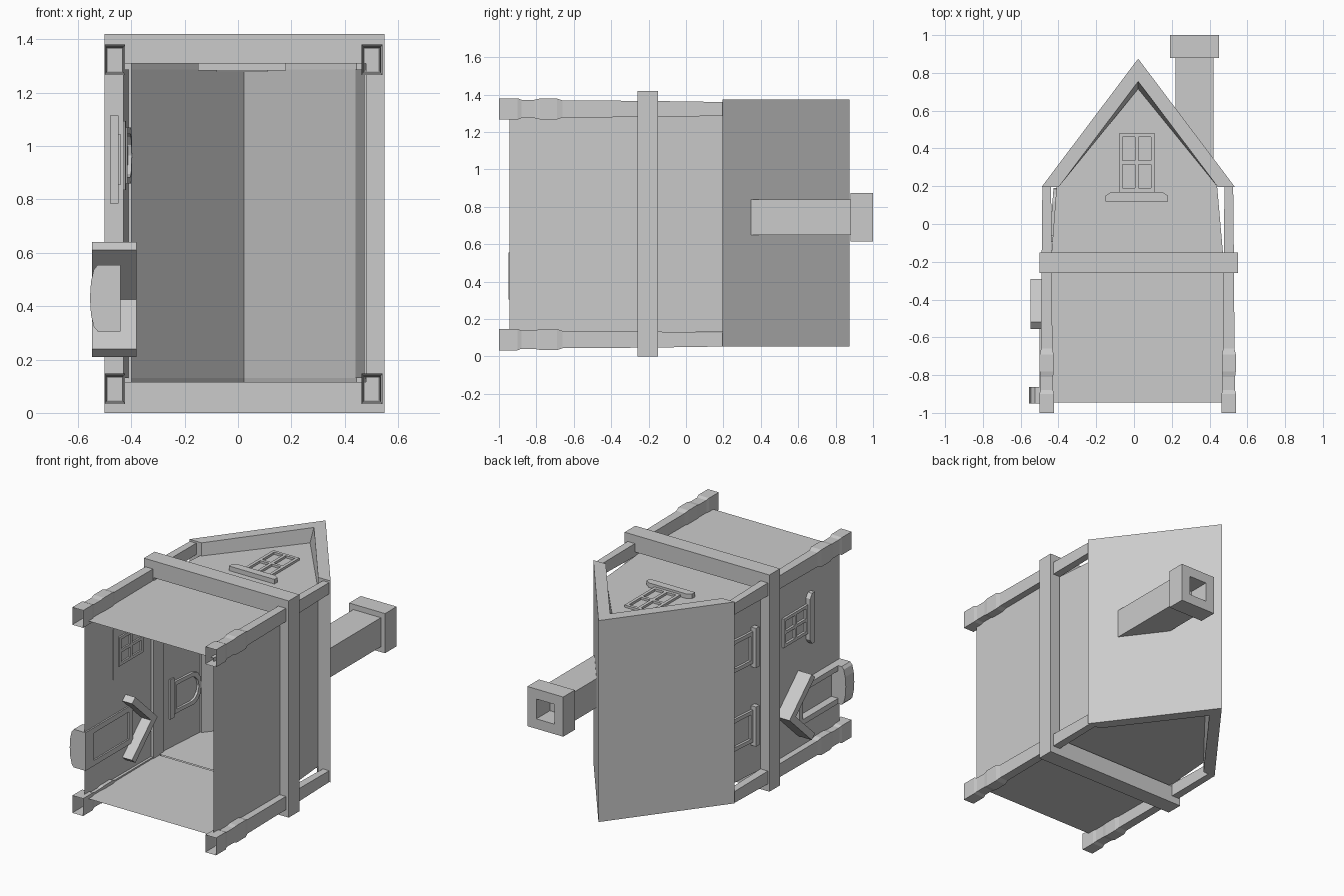
import bpy, bmesh, math
from mathutils import Vector

if "Cube" in bpy.data.objects:
    bpy.data.objects.remove(bpy.data.objects["Cube"])

CX = 0.022            # house centre line in x; the house lies down, its "up" is +y


def finish(name, bm):
    bmesh.ops.recalc_face_normals(bm, faces=bm.faces)
    me = bpy.data.meshes.new(name)
    bm.to_mesh(me)
    bm.free()
    ob = bpy.data.objects.new(name, me)
    bpy.context.collection.objects.link(ob)
    return ob


def loft(name, sections, cap_start=True, cap_end=True, loop=False):
    """Skin closed cross-sections that share a point count."""
    bm = bmesh.new()
    rings = [[bm.verts.new(p) for p in s] for s in sections]
    n = len(rings[0])
    pairs = list(zip(rings, rings[1:])) + ([(rings[-1], rings[0])] if loop else [])
    for a, b in pairs:
        for i in range(n):
            j = (i + 1) % n
            bm.faces.new((a[i], a[j], b[j], b[i]))
    if cap_start and not loop:
        bm.faces.new(rings[0])
    if cap_end and not loop:
        bm.faces.new(rings[-1])
    return finish(name, bm)


def rect(x0, x1, z0, z1, y):
    return [(x0, y, z0), (x1, y, z0), (x1, y, z1), (x0, y, z1)]


def add_prism(bm, pts, w0, w1, place):
    """Extrude a (u, v) outline from w0 to w1, mapped into the model by place()."""
    a = [bm.verts.new(place(u, v, w0)) for u, v in pts]
    b = [bm.verts.new(place(u, v, w1)) for u, v in pts]
    bm.faces.new(a)
    bm.faces.new(b)
    for i in range(len(pts)):
        j = (i + 1) % len(pts)
        bm.faces.new((a[i], a[j], b[j], b[i]))


def box2(u0, u1, v0, v1):
    return [(u0, v0), (u1, v0), (u1, v1), (u0, v1)]


def on_left(u, v, w):      # left side: u runs along z, w points out to -x
    return (-w, v, u)


def on_gable(u, v, w):     # gable side: u runs along x, w points out to +z
    return (u, v, w)


def paned_window(name, u, v0, v1, w, place):
    """Four-pane window with a chamfered sill below."""
    bm = bmesh.new()
    h, t, mid = 0.095, 0.02, (v0 + v1) / 2
    for u0 in (-h, -t / 2, h - t):
        add_prism(bm, box2(u + u0, u + u0 + t, v0, v1), w - .012, w + .013, place)
    for a in (v0, mid - t / 2, v1 - t):
        for s in (-h + t, t / 2):
            add_prism(bm, box2(u + s, u + s + h - 1.5 * t, a, a + t), w - .012, w + .013, place)
    sill = [(u - .165, v0 - .05), (u + .165, v0 - .05), (u + .165, v0 - .02),
            (u + .135, v0), (u - .135, v0), (u - .165, v0 - .02)]
    add_prism(bm, sill, w - .005, w + .028, place)
    return finish(name, bm)


def arched_window(name, u, v0, v1, w, lean):
    """Arched frame on the leaning left wall, with a sill."""
    bm = bmesh.new()

    def place(a, b, c):
        return (-c + lean * (b - v0), b, a)

    def outline(r, top, bottom):
        arc = [(u + r * math.cos(k * math.pi / 6),
                top - .07 + .07 * math.sin(k * math.pi / 6)) for k in range(7)]
        return arc + [(u - r, bottom), (u + r, bottom)]
    o, i = outline(.105, v1, v0), outline(.08, v1 - .025, v0 + .02)
    for k in range(len(o)):
        j = (k + 1) % len(o)
        add_prism(bm, [o[k], o[j], i[j], i[k]], w - .015, w + .015, place)
    add_prism(bm, box2(u - .13, u + .13, v0 - .035, v0), w - .01, w + .035, place)
    return finish(name, bm)


# lower walls: open-bottomed shell
loft("lower_walls", [rect(-.45, .485, .125, 1.29, -.945),
                     rect(-.45, .485, .125, 1.29, -.2)], False, False)

# upper walls: leaning sides closed by two gables
wall = [(-.44, -.2), (-.41, .2), (CX, .74), (.44, .2), (.475, -.2)]
bm = bmesh.new()
low = [bm.verts.new((x, y, .13)) for x, y in wall]
high = [bm.verts.new((x, y, 1.287)) for x, y in wall]
bm.faces.new(low)
bm.faces.new(high)
for k in (0, 3):
    bm.faces.new((low[k], low[k + 1], high[k + 1], high[k]))
finish("upper_walls", bm)

# belt beam around the middle
loft("belt_beam", [rect(-.50, .55, 0, 1.42, -.26), rect(-.50, .55, 0, 1.42, -.15),
                   rect(-.43, .48, .115, 1.31, -.15), rect(-.43, .48, .115, 1.31, -.26)],
     loop=True)

# corner posts with swollen feet, open at the bottom
profile = [(-1, .039, .057), (-.90, .039, .057), (-.88, .033, .049), (-.81, .033, .049),
           (-.78, .037, .056), (-.69, .037, .056), (-.66, .030, .046),
           (-.2, .027, .043), (.2, .023, .037)]
for side, px in (("left", -.462), ("right", .502)):
    for end, pz in (("back", .09), ("front", 1.323)):
        loft(f"{side}_{end}_post",
             [rect(px - a, px + a, pz - b, pz + b, y) for y, a, b in profile], False, True)


# roof: thick inverted V, splayed at both rims
def roof_section(z, peak):
    return [(x, y, z) for x, y in ((-.49, .195), (CX, .875), (.535, .195),
                                   (.445, .195), (CX, peak), (-.40, .195))]


loft("roof", [roof_section(.053, .755), roof_section(.13, .715),
              roof_section(1.287, .715), roof_section(1.373, .755)])

# chimney: base follows the roof slope, hollow cap
base = [(x, .875 - (x - CX) * 1.325 - .01, z)
        for x, z in ((.22, .65), (.42, .65), (.42, .84), (.22, .84))]
loft("chimney", [base, rect(.22, .42, .65, .84, .88), rect(.19, .45, .615, .875, .88),
                 rect(.19, .45, .615, .875, 1), rect(.255, .385, .68, .81, 1),
                 rect(.255, .385, .68, .81, .86)])

# windows
paned_window("gable_window", .015, .17, .48, 1.289, on_gable)
paned_window("lower_side_window", .95, -.60, -.35, .452, on_left)
for n, z in (("front", .965), ("back", .45)):
    arched_window(f"upper_{n}_window", z, -.06, .19, .43, .075)

# door frame
bm = bmesh.new()
for z0 in (.305, .52):
    add_prism(bm, box2(z0, z0 + .035, -.90, -.46), .44, .50, on_left)
add_prism(bm, box2(.34, .52, -.50, -.46), .44, .50, on_left)
finish("door_frame", bm)

# door step with a bowed front
bm = bmesh.new()
step = [(.305, .44), (.305, .525)]
step += [(.43 - .125 * math.cos(k * math.pi / 6), .525 + .03 * math.sin(k * math.pi / 6))
         for k in range(1, 6)]
step += [(.555, .525), (.555, .44)]
add_prism(bm, step, -.95, -.862, lambda u, v, w: (-v, w, u))
finish("door_step", bm)

# pitched hood above the door
bm = bmesh.new()
hood = [(.21, -.52), (.425, -.29), (.64, -.52), (.61, -.555), (.425, -.355), (.24, -.555)]
add_prism(bm, hood, .38, .548, on_left)
finish("door_hood", bm)
